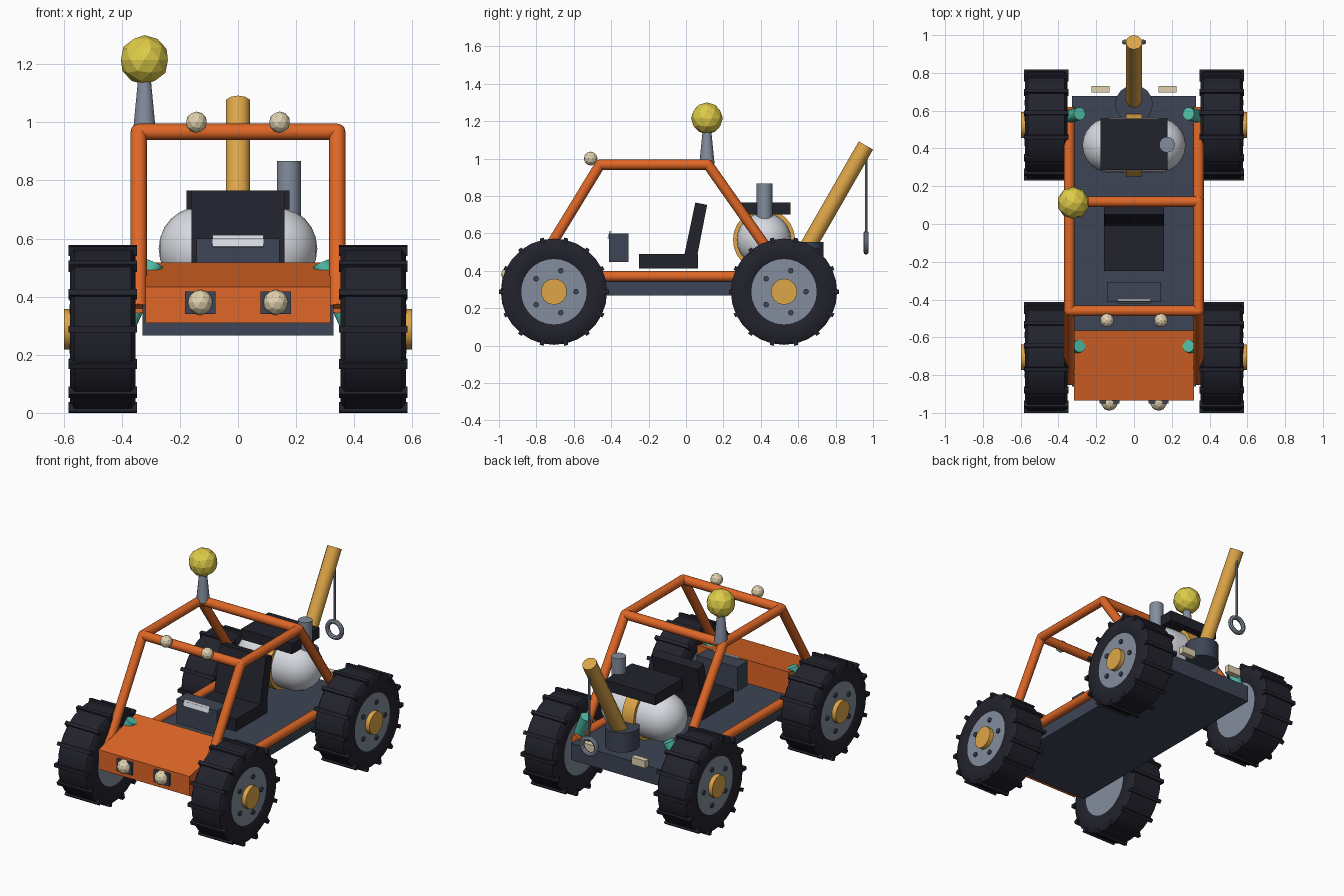
import bpy, bmesh, math
from mathutils import Vector, Matrix

if "Cube" in bpy.data.objects:
    bpy.data.objects.remove(bpy.data.objects["Cube"])


def material(name, rgb):
    m = bpy.data.materials.new(name)
    m.diffuse_color = (*rgb, 1)
    m.use_nodes = True
    m.node_tree.nodes["Principled BSDF"].inputs["Base Color"].default_value = m.diffuse_color
    return m


ORANGE = material("orange paint", (0.74, 0.135, 0.02))
SLATE = material("slate", (0.047, 0.058, 0.09))
BLACK = material("rubber black", (0.016, 0.016, 0.026))
GREY = material("steel grey", (0.23, 0.27, 0.34))
WHITE = material("engine white", (0.68, 0.70, 0.75))
GOLD = material("gold", (0.73, 0.38, 0.065))
YELLOW = material("beacon yellow", (0.73, 0.60, 0.065))
CREAM = material("lamp cream", (0.75, 0.64, 0.43))
TEAL = material("teal", (0.08, 0.51, 0.38))


def finish(bm, name, mat, smooth=False):
    bmesh.ops.recalc_face_normals(bm, faces=bm.faces)
    me = bpy.data.meshes.new(name)
    bm.to_mesh(me)
    bm.free()
    me.materials.append(mat)
    ob = bpy.data.objects.new(name, me)
    bpy.context.collection.objects.link(ob)
    if smooth:
        bpy.ops.object.select_all(action='DESELECT')
        ob.select_set(True)
        bpy.context.view_layer.objects.active = ob
        bpy.ops.object.shade_smooth_by_angle(angle=math.radians(40))
    return ob


def box(name, lo, hi, mat):
    bm = bmesh.new()
    lo, hi = Vector(lo), Vector(hi)
    bmesh.ops.create_cube(bm, size=1, matrix=Matrix.Translation((lo + hi) / 2)
                          @ Matrix.Diagonal((*(hi - lo), 1)))
    return finish(bm, name, mat)


def rod(name, p, q, r, mat, segs=12, r2=None, smooth=True):
    p, q = Vector(p), Vector(q)
    bm = bmesh.new()
    m = Matrix.Translation((p + q) / 2) @ (q - p).to_track_quat('Z', 'Y').to_matrix().to_4x4()
    bmesh.ops.create_cone(bm, cap_ends=True, segments=segs, radius1=r,
                          radius2=r if r2 is None else r2, depth=(q - p).length, matrix=m)
    return finish(bm, name, mat, smooth)


def ball(name, c, r, mat, sub=2, smooth=False):
    bm = bmesh.new()
    bmesh.ops.create_icosphere(bm, subdivisions=sub, radius=r, matrix=Matrix.Translation(c))
    return finish(bm, name, mat, smooth)


def prism(name, yz, x, mat):
    """Extrude a side profile across the width from -x to x."""
    bm = bmesh.new()
    f = bm.faces.new([bm.verts.new((-x, y, z)) for y, z in yz])
    new = bmesh.ops.extrude_face_region(bm, geom=[f])['geom']
    bmesh.ops.translate(bm, vec=(2 * x, 0, 0), verts=[v for v in new if isinstance(v, bmesh.types.BMVert)])
    return finish(bm, name, mat)


def lathe_x(name, profile, c, mat, segs, closed=False):
    """Spin (x, radius) points around the x axis through c."""
    bm = bmesh.new()
    rings = []
    for i in range(segs):
        a = 2 * math.pi * i / segs
        rings.append([bm.verts.new((c[0] + x, c[1] + r * math.cos(a), c[2] + r * math.sin(a)))
                      for x, r in profile])
    n = len(profile)
    for i in range(segs):
        A, B = rings[i], rings[(i + 1) % segs]
        for j in range(n if closed else n - 1):
            k = (j + 1) % n
            bm.faces.new((A[j], A[k], B[k], B[j]))
    bmesh.ops.remove_doubles(bm, verts=bm.verts, dist=1e-5)
    return finish(bm, name, mat, True)


# Wheels: tyre, tread bars, hub disc, cap and bolts
ZC = 0.288
TYRE = [(-0.105, 0.175), (-0.113, 0.2), (-0.113, 0.262), (-0.097, 0.284),
        (0.097, 0.284), (0.113, 0.262), (0.113, 0.2), (0.105, 0.175)]
for end, yc in (("front", -0.706), ("rear", 0.524)):
    for side, s in (("left", -1), ("right", 1)):
        tag = f"{end}_{side}"
        xc = s * 0.465
        lathe_x(f"tyre_{tag}", TYRE, (xc, yc, ZC), BLACK, 28, True)
        bm = bmesh.new()
        for i in range(14):
            bmesh.ops.create_cube(bm, size=1, matrix=Matrix.Translation((xc, yc, ZC))
                                  @ Matrix.Rotation(2 * math.pi * i / 14, 4, 'X')
                                  @ Matrix.Translation((0, 0.277, 0))
                                  @ Matrix.Diagonal((0.235, 0.034, 0.022, 1)))
        finish(bm, f"treads_{tag}", BLACK)
        rod(f"hub_{tag}", (xc - 0.105, yc, ZC), (xc + 0.105, yc, ZC), 0.177, GREY, 28)
        rod(f"hub_cap_{tag}", (xc + s * 0.10, yc, ZC), (xc + s * 0.133, yc, ZC), 0.07, GOLD, 14)
        for i in range(5):
            a = 2 * math.pi * i / 5
            y, z = yc + 0.118 * math.cos(a), ZC + 0.118 * math.sin(a)
            rod(f"bolt_{tag}_{i}", (xc + s * 0.1, y, z), (xc + s * 0.115, y, z), 0.015, SLATE, 8)
        # Shock absorber leaning out to the wheel
        rod(f"shock_{tag}", (s * 0.288, yc + 0.06, 0.515), (s * 0.38, yc + 0.035, 0.31), 0.034, TEAL)

# Chassis and wedge hood
box("chassis", (-0.328, -0.86, 0.267), (0.328, 0.677, 0.372), SLATE)
prism("hood", [(-0.935, 0.31), (-0.935, 0.433), (-0.565, 0.518), (-0.565, 0.31)], 0.318, ORANGE)

# Roll cage
R = 0.028
XT, ZT, YF, YR = 0.342, 0.967, -0.46, 0.118
for side, s in (("left", -1), ("right", 1)):
    x = s * XT
    rod(f"cage_roof_rail_{side}", (x, YF, ZT), (x, YR, ZT), R, ORANGE)
    rod(f"cage_front_post_{side}", (x, YF, ZT), (x, -0.83, 0.36), R, ORANGE)
    rod(f"cage_rear_post_{side}", (x, YR, ZT), (x, 0.545, 0.36), R, ORANGE)
    rod(f"cage_lower_rail_{side}", (x, -0.83, 0.37), (x, 0.62, 0.37), R, ORANGE)
    for i, y in enumerate((YF, YR)):
        ball(f"cage_joint_{side}_{i}", (x, y, ZT), R, ORANGE, 2, True)
    # Lamps
    box(f"headlight_housing_{side}", (s * 0.13 - 0.053, -0.95, 0.34),
        (s * 0.13 + 0.053, -0.92, 0.418), SLATE)
    ball(f"headlight_{side}", (s * 0.13, -0.945, 0.38), 0.044, CREAM)
    ball(f"roof_lamp_{side}", (s * 0.143, -0.51, 1.0), 0.037, CREAM)
    box(f"tail_light_{side}", (s * 0.178 - 0.048, 0.695, 0.382),
        (s * 0.178 + 0.048, 0.73, 0.428), CREAM)
rod("cage_front_bar", (-XT, YF, ZT), (XT, YF, ZT), R, ORANGE)
rod("cage_rear_bar", (-XT, YR, ZT), (XT, YR, ZT), R, ORANGE)

# Beacon
rod("beacon_stem", (-0.322, 0.112, 0.97), (-0.322, 0.112, 1.15), 0.041, GREY, 10, 0.023)
ball("beacon", (-0.322, 0.112, 1.215), 0.085, YELLOW)

# Seat and dashboard
box("seat_base", (-0.16, -0.25, 0.412), (0.16, 0.065, 0.49), BLACK)
prism("seat_back", [(-0.01, 0.48), (0.05, 0.765), (0.113, 0.752), (0.06, 0.48)], 0.16, BLACK)
box("dashboard", (-0.142, -0.412, 0.447), (0.142, -0.308, 0.6), SLATE)
prism("dash_panel", [(-0.42, 0.572), (-0.408, 0.612), (-0.398, 0.61), (-0.41, 0.57)], 0.088, WHITE)

# Engine: capsule, band, air box and exhaust
EC = (0, 0.417, 0.565)
r, h = 0.146, 0.127
caps = [(h + r * math.sin(t), r * math.cos(t)) for t in [math.pi / 2 * i / 6 for i in range(7)]]
caps[-1] = (h + r, 0)
lathe_x("engine", [(-x, q) for x, q in reversed(caps)] + caps, EC, WHITE, 24)
lathe_x("engine_band", [(-0.042, 0.14), (-0.042, 0.166), (0.042, 0.166), (0.042, 0.14)],
        EC, GOLD, 24, True)
box("air_box", (-0.177, 0.285, 0.70), (0.177, 0.558, 0.766), BLACK)
rod("exhaust", (0.175, 0.42, 0.6), (0.175, 0.42, 0.866), 0.042, GREY, 14)

# Crane: drum, mast, cable and ring
rod("crane_drum", (0, 0.635, 0.43), (0, 0.635, 0.553), 0.1, SLATE, 16)
rod("crane_mast", (0, 0.635, 0.50), (0, 0.962, 1.07), 0.044, GOLD, 10)
rod("crane_cable", (0, 0.963, 1.05), (0, 0.963, 0.6), 0.007, GREY, 8)
bpy.ops.mesh.primitive_torus_add(location=(0, 0.963, 0.55), rotation=(math.pi / 2, 0, 0),
                                 major_radius=0.05, minor_radius=0.014,
                                 major_segments=20, minor_segments=8)
ring = bpy.context.object
ring.name = "crane_ring"
ring.data.materials.append(GREY)
bpy.ops.object.shade_smooth_by_angle()
